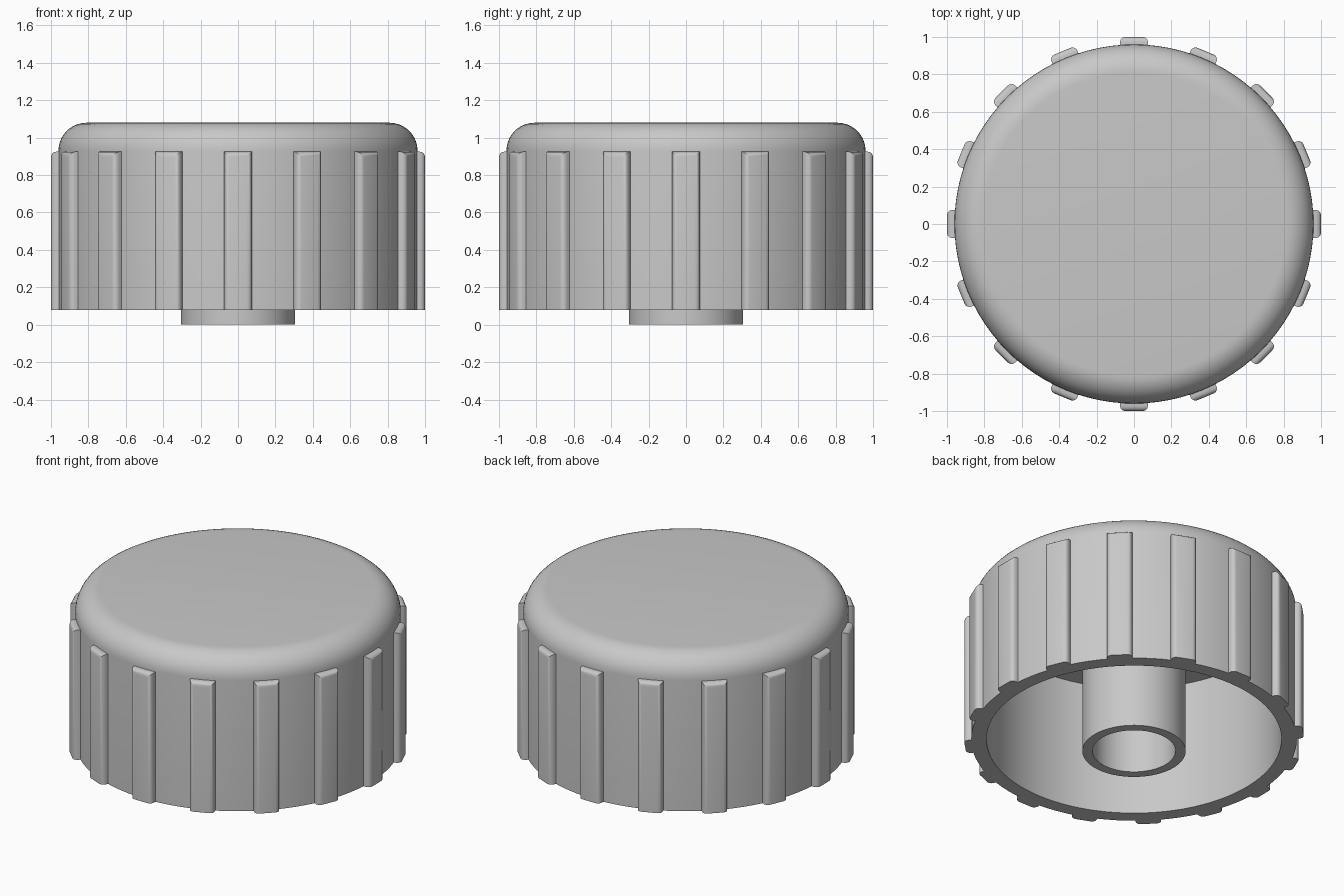
import bpy, bmesh, math
from mathutils import Matrix

cube = bpy.data.objects.get("Cube")
if cube:
    bpy.data.objects.remove(cube, do_unlink=True)

# Main dimensions
BASE, TOP, CEILING = 0.08, 1.08, 0.93
OUTER, INNER, FILLET = 0.96, 0.87, 0.15
HUB_OUTER, HUB_BORE = 0.305, 0.245
RIBS, RIB_HALF, RIB_TOP = 16, 0.075, 0.925

grey = bpy.data.materials.new("light grey plastic")
grey.use_nodes = True
colour = (0.58, 0.58, 0.58, 1)
grey.diffuse_color = colour
grey.node_tree.nodes["Principled BSDF"].inputs["Base Color"].default_value = colour


def finish(bm, name):
    bmesh.ops.recalc_face_normals(bm, faces=bm.faces)
    mesh = bpy.data.meshes.new(name)
    bm.to_mesh(mesh)
    bm.free()
    mesh.materials.append(grey)
    obj = bpy.data.objects.new(name, mesh)
    bpy.context.collection.objects.link(obj)
    bpy.ops.object.select_all(action='DESELECT')
    obj.select_set(True)
    bpy.context.view_layer.objects.active = obj
    bpy.ops.object.shade_smooth_by_angle(angle=math.radians(30))
    return obj


def lathe(name, profile, closed=False, steps=96):
    bm = bmesh.new()
    verts = [bm.verts.new((r, 0, z)) for r, z in profile]
    edges = [bm.edges.new(pair) for pair in zip(verts, verts[1:])]
    if closed:
        edges.append(bm.edges.new((verts[-1], verts[0])))
    bmesh.ops.spin(bm, geom=verts + edges, cent=(0, 0, 0), axis=(0, 0, 1),
                   angle=math.tau, steps=steps)
    bmesh.ops.remove_doubles(bm, verts=bm.verts, dist=0.0001)
    return finish(bm, name)


# Hollow cap with a rounded top edge
arc = [math.radians(90 * i / 10) for i in range(11)]
shoulder = [(OUTER - FILLET + FILLET * math.cos(a),
             TOP - FILLET + FILLET * math.sin(a)) for a in arc]
lathe("cap_shell", [(0, CEILING), (INNER, CEILING), (INNER, BASE),
                    (OUTER, BASE)] + shoulder + [(0, TOP)])

# Central tube reaching below the rim
lathe("hub_tube", [(HUB_BORE, 0), (HUB_OUTER, 0), (HUB_OUTER, CEILING + 0.01),
                   (HUB_BORE, CEILING + 0.01)], closed=True, steps=64)

# Grip rib, rounded along its outer side and top edges
bm = bmesh.new()
depth, height = 0.1, RIB_TOP - BASE
bmesh.ops.create_cube(bm, size=1, matrix=Matrix.Translation(
    (1 - depth / 2, 0, BASE + height / 2)) @ Matrix.Diagonal(
    (depth, 2 * RIB_HALF, height, 1)))
rounded = [e for e in bm.edges
           if all(v.co.x > 0.95 for v in e.verts)
           and any(v.co.z > BASE + 0.1 for v in e.verts)]
bmesh.ops.bevel(bm, geom=rounded, offset=0.028, segments=4, profile=0.5,
                affect='EDGES')
rib = finish(bm, "grip_rib_1")

# Ring of ribs
for i in range(1, RIBS):
    copy = rib.copy()
    copy.name = f"grip_rib_{i + 1}"
    copy.rotation_euler.z = math.tau * i / RIBS
    bpy.context.collection.objects.link(copy)
